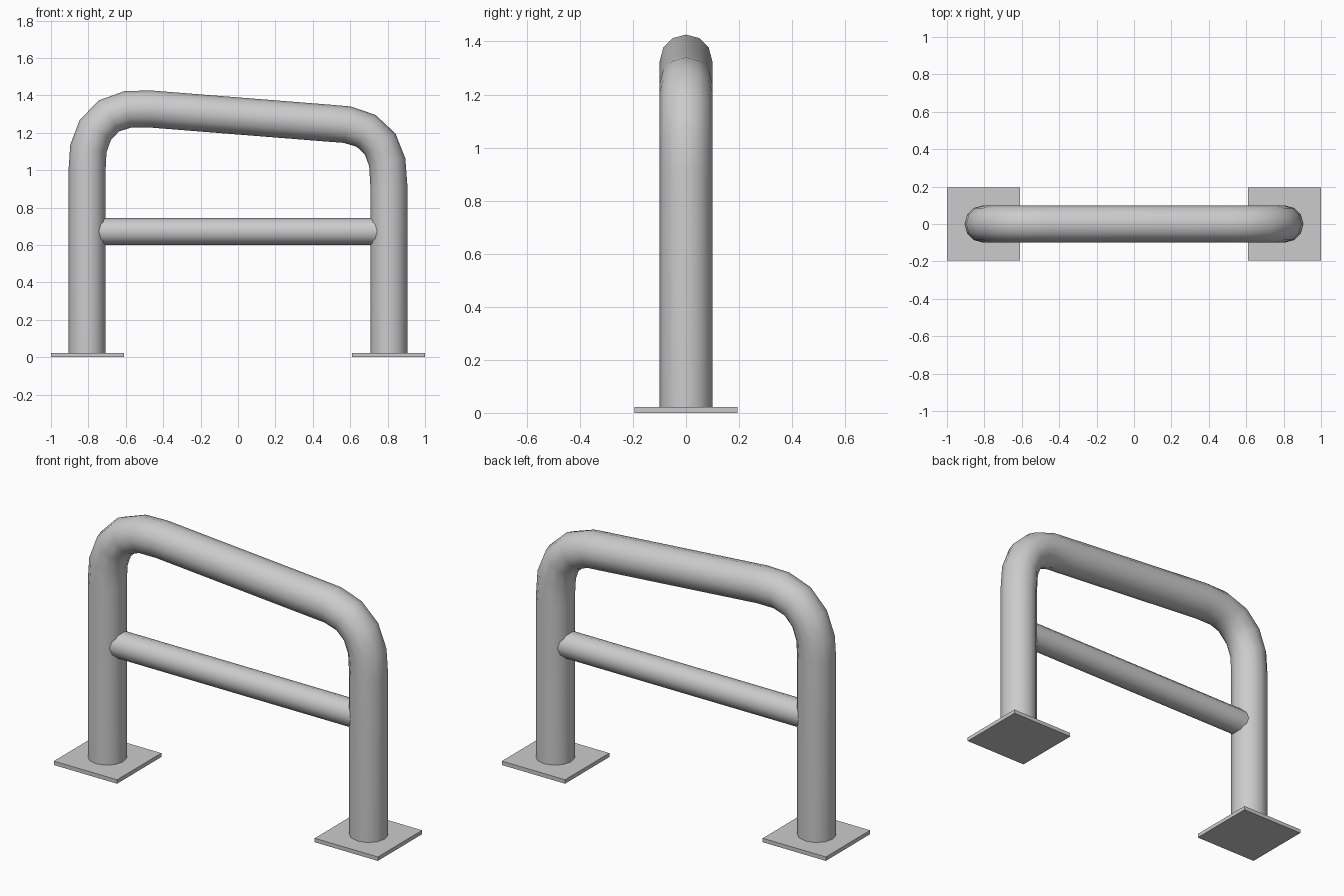
import bpy, bmesh, math
from mathutils import Vector

if "Cube" in bpy.data.objects:
    bpy.data.objects.remove(bpy.data.objects["Cube"])


def finish(name, bm, smooth=True):
    bmesh.ops.recalc_face_normals(bm, faces=bm.faces)
    me = bpy.data.meshes.new(name)
    bm.to_mesh(me)
    bm.free()
    ob = bpy.data.objects.new(name, me)
    bpy.context.collection.objects.link(ob)
    if smooth:
        bpy.ops.object.select_all(action='DESELECT')
        ob.select_set(True)
        bpy.context.view_layer.objects.active = ob
        bpy.ops.object.shade_smooth_by_angle(angle=math.radians(40))
    return ob


def tube(name, path, radius, sides=12):
    """Sweep a round section along a path lying in the xz plane."""
    pts = [Vector((x, 0, z)) for x, z in path]
    bm = bmesh.new()
    rings = []
    for i, p in enumerate(pts):
        # Each ring faces the average of its two neighbouring segments
        t = Vector()
        if i > 0:
            t += (p - pts[i - 1]).normalized()
        if i < len(pts) - 1:
            t += (pts[i + 1] - p).normalized()
        t.normalize()
        side = Vector((-t.z, 0, t.x))
        ring = []
        for k in range(sides):
            a = 2 * math.pi * k / sides
            ring.append(bm.verts.new(p + side * radius * math.cos(a)
                                     + Vector((0, radius * math.sin(a), 0))))
        rings.append(ring)
    for a, b in zip(rings, rings[1:]):
        for k in range(sides):
            n = (k + 1) % sides
            bm.faces.new((a[k], a[n], b[n], b[k]))
    bm.faces.new(rings[0])
    bm.faces.new(rings[-1])
    return finish(name, bm)


# Bent main hoop, left bend higher than the right
tube("main_hoop", [
    (-0.807, 0.02), (-0.807, 1.0), (-0.80, 1.115), (-0.763, 1.215),
    (-0.69, 1.29), (-0.59, 1.325), (-0.47, 1.327),
    (0.50, 1.25), (0.585, 1.243), (0.685, 1.21), (0.76, 1.14),
    (0.798, 1.042), (0.807, 0.91), (0.807, 0.02)], 0.099)

# Horizontal cross bar running into both posts
tube("cross_bar", [(-0.76, 0.672), (0.76, 0.672)], 0.072)

# Square base plates
for label, sx in (("left", -1), ("right", 1)):
    bm = bmesh.new()
    bmesh.ops.create_cube(bm, size=1)
    for v in bm.verts:
        v.co = Vector((v.co.x * 0.39 + sx * 0.805, v.co.y * 0.39,
                       v.co.z * 0.022 + 0.011))
    finish(label + "_base_plate", bm, smooth=False)
